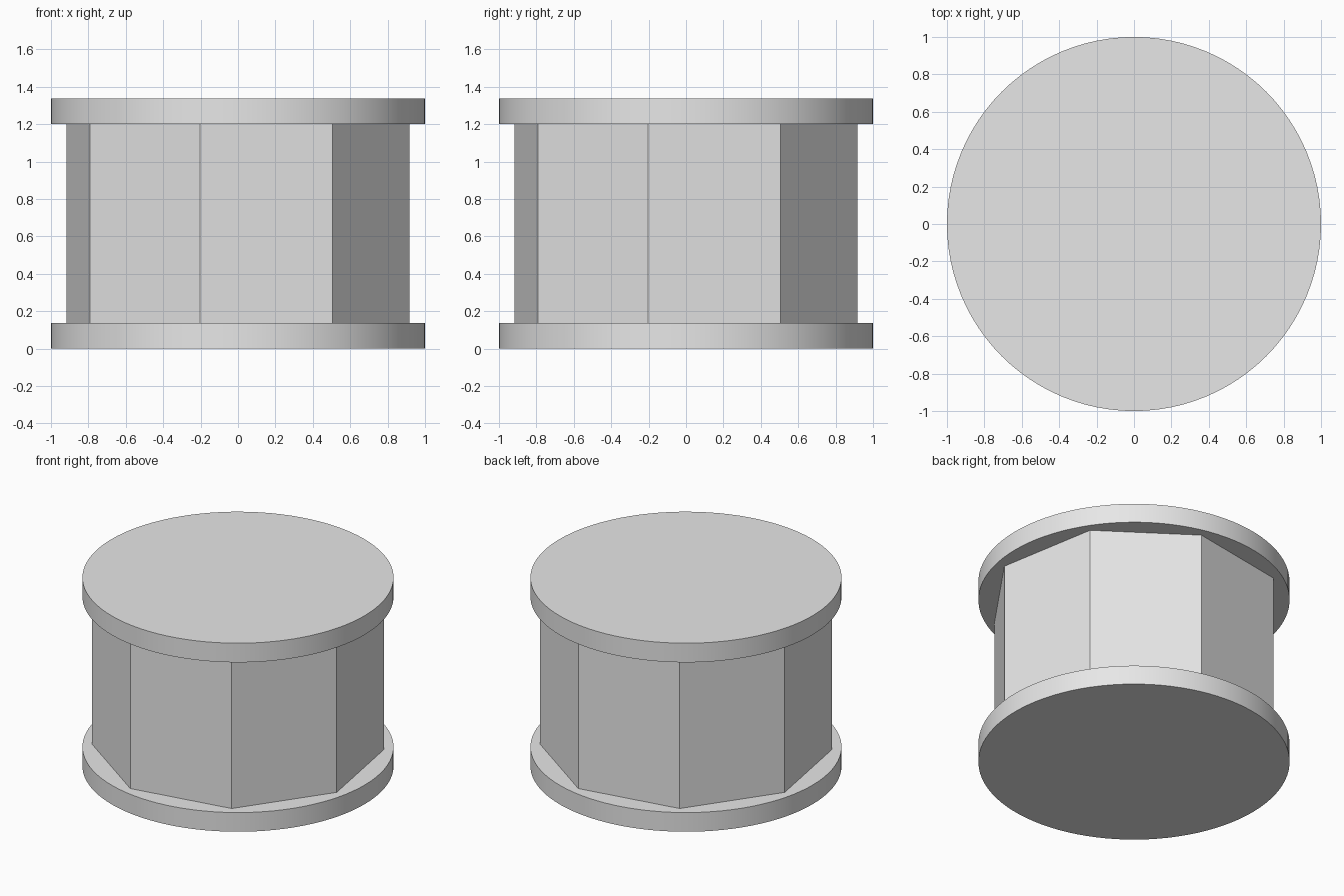
import bpy
import math

cube = bpy.data.objects.get("Cube")
if cube:
    bpy.data.objects.remove(cube, do_unlink=True)

# Single flat colour
grey = bpy.data.materials.new("light_grey")
grey.use_nodes = True
colour = (0.8, 0.8, 0.8, 1.0)
grey.diffuse_color = colour
grey.node_tree.nodes["Principled BSDF"].inputs["Base Color"].default_value = colour


def prism(name, sides, radius, bottom, top, turn=0.0, smooth=False):
    """Upright prism with its first corner turned from +x by the given degrees."""
    bpy.ops.mesh.primitive_cylinder_add(
        vertices=sides, radius=radius, depth=top - bottom,
        location=(0, 0, (bottom + top) / 2))
    obj = bpy.context.object
    obj.name = name
    obj.rotation_euler.z = math.radians(turn)
    obj.data.materials.append(grey)
    if smooth:
        bpy.ops.object.shade_smooth_by_angle(angle=math.radians(30))
    return obj


FLANGE = 0.136
HEIGHT = 1.337

# Round end flanges
prism("bottom_flange", 96, 1.0, 0, FLANGE, smooth=True)
prism("top_flange", 96, 1.0, HEIGHT - FLANGE, HEIGHT, smooth=True)

# Eight-sided core, slightly turned
prism("octagonal_core", 8, 0.939, FLANGE, HEIGHT - FLANGE, turn=-12.5)
